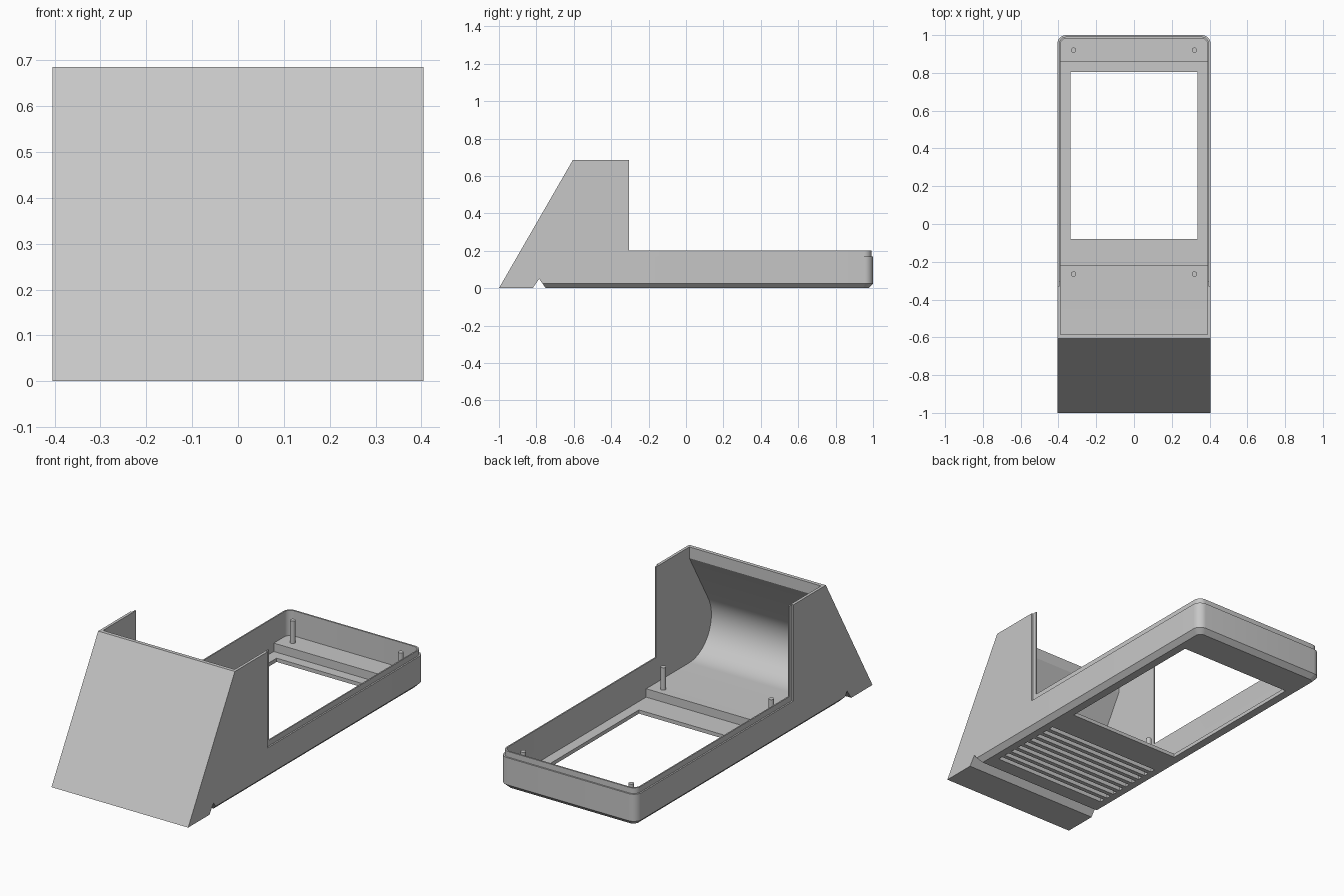
import bpy, bmesh
from math import cos, sin, pi, radians

if "Cube" in bpy.data.objects:
    bpy.data.objects.remove(bpy.data.objects["Cube"])

grey = bpy.data.materials.new("plain_grey")
grey.use_nodes = True
grey.diffuse_color = (0.57, 0.57, 0.57, 1)
grey.node_tree.nodes["Principled BSDF"].inputs["Base Color"].default_value = grey.diffuse_color

HALF = 0.405      # half width of the shell
INNER = 0.39      # half width of the cavity
FLOOR, SHELF, STEP, RIM, TOP = 0.02, 0.065, 0.17, 0.2, 0.685


def finish(name, bm):
    bmesh.ops.recalc_face_normals(bm, faces=bm.faces)
    mesh = bpy.data.meshes.new(name)
    bm.to_mesh(mesh)
    bm.free()
    ob = bpy.data.objects.new(name, mesh)
    bpy.context.collection.objects.link(ob)
    mesh.materials.append(grey)
    return ob


def side_prism(name, profile, half, round_y=None):
    """Extrude a (y, z) profile across x, optionally rounding upright edges at one y."""
    bm = bmesh.new()
    face = bm.faces.new([bm.verts.new((-half, y, z)) for y, z in profile])
    new = bmesh.ops.extrude_face_region(bm, geom=[face])["geom"]
    bmesh.ops.translate(bm, vec=(2 * half, 0, 0),
                        verts=[v for v in new if isinstance(v, bmesh.types.BMVert)])
    if round_y is not None:
        edges = [e for e in bm.edges if all(abs(v.co.y - round_y) < 1e-4 for v in e.verts)
                 and abs(e.verts[0].co.x - e.verts[1].co.x) < 1e-4]
        bmesh.ops.bevel(bm, geom=edges, offset=0.035, segments=8, profile=0.5, affect='EDGES')
    return finish(name, bm)


def box(name, x0, x1, y0, y1, z0, z1):
    bm = bmesh.new()
    bmesh.ops.create_cube(bm, size=1)
    for v in bm.verts:
        v.co = (x1 if v.co.x > 0 else x0, y1 if v.co.y > 0 else y0, z1 if v.co.z > 0 else z0)
    return finish(name, bm)


def tray_ring(inset, front, radius, steps=8):
    """Plan outline with square front corners and round back corners."""
    w, back = HALF - inset, 1 - inset
    pts = [(-w, front), (w, front)]
    for cx, start in ((w - radius, 0), (radius - w, pi / 2)):
        for i in range(steps + 1):
            a = start + pi / 2 * i / steps
            pts.append((cx + radius * cos(a), back - radius + radius * sin(a)))
    return pts


def combine(target, other, operation):
    mod = target.modifiers.new("combine", 'BOOLEAN')
    mod.operation, mod.solver, mod.object = operation, 'EXACT', other
    bpy.context.view_layer.objects.active = target
    bpy.ops.object.modifier_apply(modifier=mod.name)
    bpy.data.objects.remove(other)


# Tray: stacked outlines give the bottom chamfer and the stepped rim
bm = bmesh.new()
layers = [(0.025, -0.75, 0.03, 0), (0, -0.7675, 0.045, 0.025), (0, -0.7675, 0.045, STEP),
          (0.008, -0.7, 0.04, STEP), (0.008, -0.7, 0.04, RIM)]
rings = [[bm.verts.new((x, y, z)) for x, y in tray_ring(inset, front, r)]
         for inset, front, r, z in layers]
bm.faces.new(rings[0])
bm.faces.new(rings[-1])
for low, high in zip(rings, rings[1:]):
    for i in range(len(low)):
        j = (i + 1) % len(low)
        bm.faces.new((low[i], low[j], high[j], high[i]))
shell = finish("shell", bm)

# Sloping hood with a hinge notch underneath, and its inset lip
hood = side_prism("hood", [(-1, 0), (-0.82, 0), (-0.785, 0.05), (-0.7675, 0.025),
                           (-0.33, 0.025), (-0.33, TOP), (-0.605, TOP)], HALF)
combine(shell, hood, 'UNION')
lip = box("hood_lip", 0.008 - HALF, HALF - 0.008, -0.4, -0.305, 0.1, TOP)
combine(shell, lip, 'UNION')

# Cavity: scooped hood interior, raised shelves at both ends, sunken floor between
r = 0.187
cy, cz = -0.585, SHELF + r
inside = [(cy, 0.8), (cy, 0.625)]
for i in range(25):
    a = radians(150 + 120 * i / 24)
    inside.append((cy + r * cos(a), cz + r * sin(a)))
inside += [(-0.22, SHELF), (-0.22, FLOOR), (0.86, FLOOR), (0.86, SHELF), (0.983, SHELF), (0.983, 0.8)]
combine(shell, side_prism("cavity", inside, INNER, round_y=0.983), 'DIFFERENCE')

# Screen opening
combine(shell, box("opening", -0.335, 0.335, -0.08, 0.805, -0.1, 0.05), 'DIFFERENCE')

# Blind vent slots in the underside
for i in range(9):
    y = -0.67 + 0.05 * i
    combine(shell, box("slot", -0.34, 0.34, y, y + 0.027, -0.1, 0.045), 'DIFFERENCE')

# Mounting posts on the shelves
posts = []
for side, x in (("left", 0.32), ("right", -0.32)):
    for end, y in (("front", -0.265), ("back", 0.92)):
        bm = bmesh.new()
        bmesh.ops.create_cone(bm, cap_ends=True, segments=24, radius1=0.014, radius2=0.014, depth=0.13)
        bmesh.ops.translate(bm, verts=bm.verts, vec=(x, y, SHELF + 0.055))
        posts.append(finish(f"{end}_{side}_post", bm))

# Smooth the rounded surfaces, keep edges sharp
for ob in [shell] + posts:
    ob.data.materials.clear()
    ob.data.materials.append(grey)
    for p in ob.data.polygons:
        p.material_index = 0
    bpy.ops.object.select_all(action='DESELECT')
    ob.select_set(True)
    bpy.context.view_layer.objects.active = ob
    bpy.ops.object.shade_smooth_by_angle(angle=radians(25))
